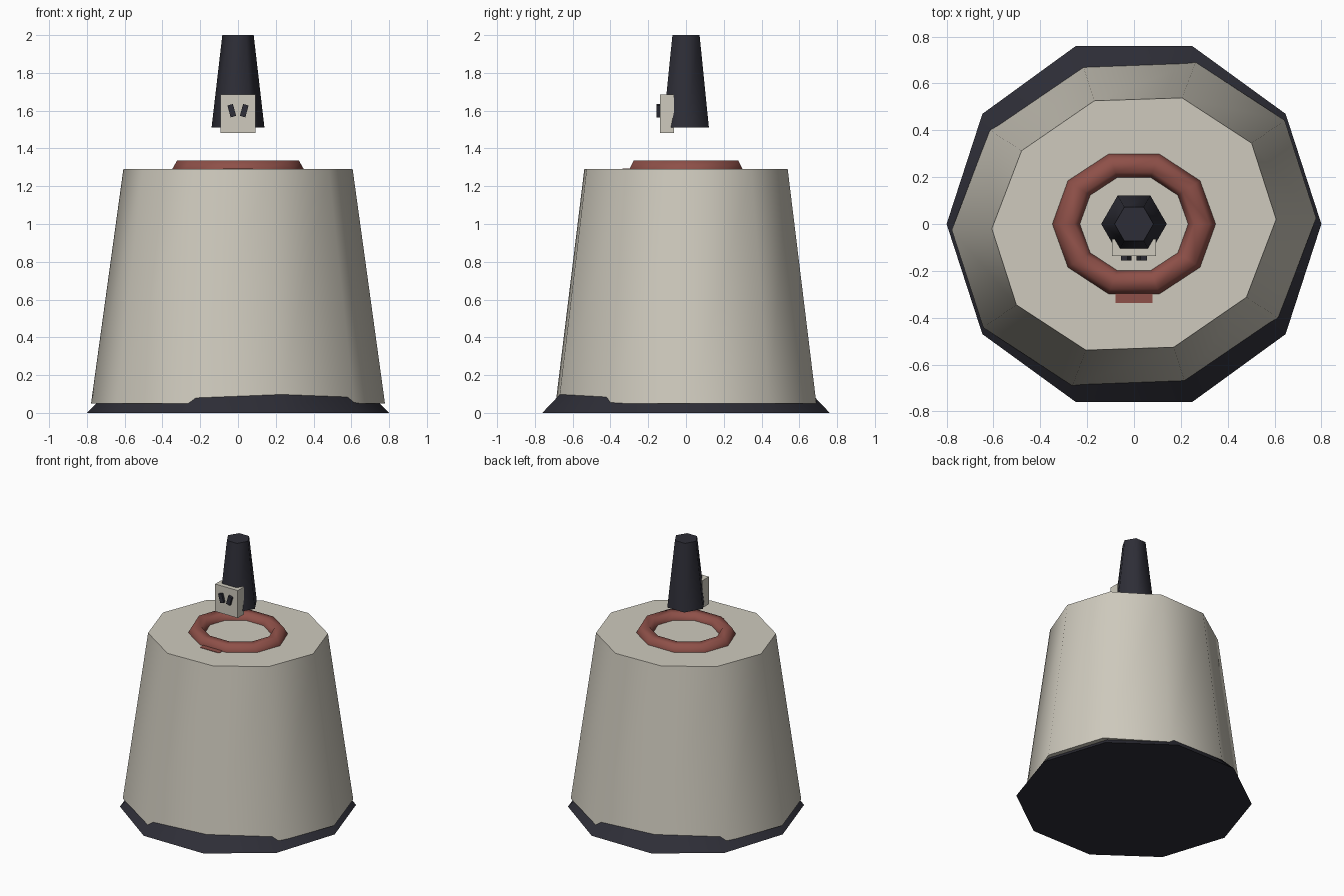
import bpy, bmesh, math
from mathutils import Matrix, Vector

if "Cube" in bpy.data.objects:
    bpy.data.objects.remove(bpy.data.objects["Cube"], do_unlink=True)


def material(name, rgb):
    m = bpy.data.materials.new(name)
    m.use_nodes = True
    m.diffuse_color = (*rgb, 1)
    m.node_tree.nodes["Principled BSDF"].inputs["Base Color"].default_value = (*rgb, 1)
    return m


CREAM = material("warm cream", (0.62, 0.59, 0.51))
DARK = material("dark slate", (0.027, 0.027, 0.038))
RED = material("dull red", (0.27, 0.08, 0.065))


def finish(name, bm, mat, smooth=None):
    bmesh.ops.recalc_face_normals(bm, faces=bm.faces)
    mesh = bpy.data.meshes.new(name)
    bm.to_mesh(mesh)
    bm.free()
    mesh.materials.append(mat)
    ob = bpy.data.objects.new(name, mesh)
    bpy.context.collection.objects.link(ob)
    if smooth:
        bpy.ops.object.select_all(action="DESELECT")
        ob.select_set(True)
        bpy.context.view_layer.objects.active = ob
        bpy.ops.object.shade_smooth_by_angle(angle=math.radians(smooth))
    return ob


def frustum(name, sides, r0, r1, z0, z1, mat, smooth, skew=Matrix.Identity(3)):
    """Tapered prism with a corner on +x."""
    bm = bmesh.new()
    rings = []
    for r, z in ((r0, z0), (r1, z1)):
        angles = [math.tau * i / sides for i in range(sides)]
        rings.append([bm.verts.new(skew @ Vector((r * math.cos(a), r * math.sin(a), z)))
                      for a in angles])
    for i in range(sides):
        j = (i + 1) % sides
        bm.faces.new((rings[0][i], rings[0][j], rings[1][j], rings[1][i]))
    for ring in rings:
        bm.faces.new(ring)
    return finish(name, bm, mat, smooth)


def box(name, centre, size, mat, tilt=0):
    bm = bmesh.new()
    bmesh.ops.create_cube(bm, size=1, matrix=Matrix.Translation(centre)
                          @ Matrix.Rotation(tilt, 4, "Y") @ Matrix.Diagonal((*size, 1)))
    return finish(name, bm, mat)


def ring(name, major, minor, sides, tube_sides, z, y_scale, mat):
    bm = bmesh.new()
    loops = []
    for i in range(sides):
        a = math.tau * i / sides
        loop = []
        for k in range(tube_sides):
            t = math.tau * k / tube_sides
            r = major + minor * math.cos(t)
            loop.append(bm.verts.new((r * math.cos(a), r * math.sin(a) * y_scale,
                                      z + minor * math.sin(t))))
        loops.append(loop)
    for i in range(sides):
        a, b = loops[i], loops[(i + 1) % sides]
        for k in range(tube_sides):
            n = (k + 1) % tube_sides
            bm.faces.new((a[k], b[k], b[n], a[n]))
    return finish(name, bm, mat, 65)


# Flared base and slightly skewed oval body
frustum("base", 10, 0.8, 0.66, 0, 0.14, DARK, 45)
oval = Matrix(((1, 0.031, 0), (0.033, 0.922, 0), (0, 0, 1)))
frustum("body", 10, 0.778, 0.607, 0.05, 1.29, CREAM, 45, oval)

# Collar ring with a small tab in front
ring("collar", 0.29, 0.065, 10, 6, 1.279, 0.902, RED)
box("collar_tab", (0, -0.29, 1.26), (0.16, 0.094, 0.066), RED)

# Floating head with face block and slanted eyes
frustum("head", 6, 0.14, 0.083, 1.51, 2.0, DARK, 65)
box("face", (0, -0.1, 1.583), (0.187, 0.073, 0.205), CREAM)
for side, label in ((1, "left"), (-1, "right")):
    box(label + "_eye", (side * 0.033, -0.14, 1.6), (0.03, 0.03, 0.065), DARK,
        side * math.radians(15))
